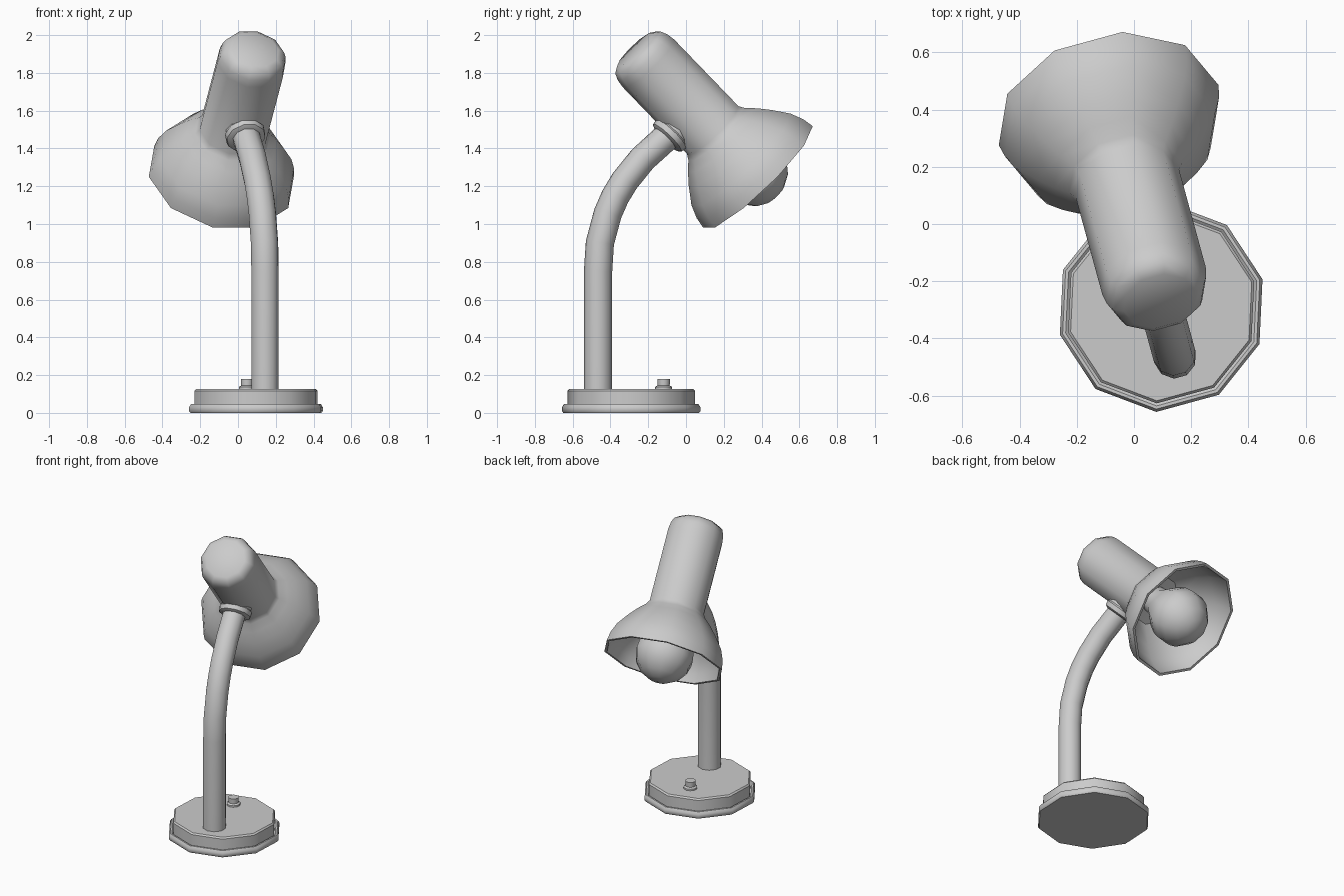
import bpy, bmesh
from math import radians, cos, sin, pi
from mathutils import Matrix, Vector

if "Cube" in bpy.data.objects:
    bpy.data.objects.remove(bpy.data.objects["Cube"])

SIDES = 10
# lamp frame: origin at base centre, +y toward where the lamp head points
FRAME = Matrix.Translation((0.095, -0.29, 0)) @ Matrix.Rotation(radians(15.3), 4, 'Z')


def lathe(name, profile, loc=(0, 0, 0), tilt=0):
    """Revolve (radius, height) points; radius 0 becomes a pole."""
    bm = bmesh.new()
    rings = []
    for r, z in profile:
        if r == 0:
            rings.append([bm.verts.new((0, 0, z))])
        else:
            rings.append([bm.verts.new((r * cos(2 * pi * i / SIDES), r * sin(2 * pi * i / SIDES), z))
                          for i in range(SIDES)])
    for a, b in zip(rings, rings[1:]):
        for i in range(SIDES):
            j = (i + 1) % SIDES
            if len(a) == 1:
                bm.faces.new((a[0], b[j], b[i]))
            elif len(b) == 1:
                bm.faces.new((a[i], a[j], b[0]))
            else:
                bm.faces.new((a[i], a[j], b[j], b[i]))
    bmesh.ops.recalc_face_normals(bm, faces=bm.faces)
    mesh = bpy.data.meshes.new(name)
    bm.to_mesh(mesh)
    bm.free()
    mesh.polygons.foreach_set("use_smooth", [True] * len(mesh.polygons))
    mesh.set_sharp_from_angle(angle=radians(40))
    ob = bpy.data.objects.new(name, mesh)
    ob.matrix_world = FRAME @ Matrix.Translation(loc) @ Matrix.Rotation(radians(tilt), 4, 'X')
    bpy.context.collection.objects.link(ob)
    return ob


# weighted base with rim and groove
lathe("base", [(0, 0), (.36, 0), (.367, .01), (.367, .03), (.357, .046), (.346, .046),
               (.337, .038), (.337, .117), (.328, .127), (0, .127)])

# switch button
lathe("switch", [(0, .12), (.045, .12), (.045, .138), (.032, .145), (.034, .18), (0, .18)],
      loc=(0, .178, 0))

# bent arm
path = [(-.182, .11), (-.182, .75), (-.172, .90), (-.129, 1.055), (-.088, 1.145), (-.036, 1.228),
        (.062, 1.345), (.165, 1.435), (.25, 1.51)]
curve = bpy.data.curves.new("arm", 'CURVE')
curve.dimensions = '3D'
curve.bevel_depth = .075
curve.bevel_resolution = 3
curve.use_fill_caps = True
spline = curve.splines.new('POLY')
spline.points.add(len(path) - 1)
for p, (u, z) in zip(spline.points, path):
    p.co = (0, u, z, 1)
spline.use_smooth = True
arm = bpy.data.objects.new("arm", curve)
arm.matrix_world = FRAME
bpy.context.collection.objects.link(arm)

# collar joining the arm to the head
lathe("collar", [(0, -.215), (.085, -.215), (.105, -.205), (.11, -.175), (.1, -.165), (.1, -.1), (0, -.1)],
      loc=(0, .343, 1.60), tilt=-45)

# head: housing and flared shade in one shell, height measured back from the rim
HEAD = (0, .695, 1.25)
lathe("head", [(0, .955), (.13, .953), (.165, .93), (.18, .895), (.187, .85), (.187, .35), (.205, .32),
               (.25, .275), (.3, .215), (.36, .13), (.388, .06), (.398, 0),
               (.38, 0), (.368, .06), (.338, .125), (.28, .2), (.17, .3), (0, .31)],
      loc=HEAD, tilt=45)

# light bulb
lathe("bulb", [(0, .32), (.09, .32), (.1, .25), (.155, .16), (.185, .09), (.193, .03), (.175, -.035),
               (.125, -.1), (.065, -.135), (0, -.148)], loc=HEAD, tilt=45)
